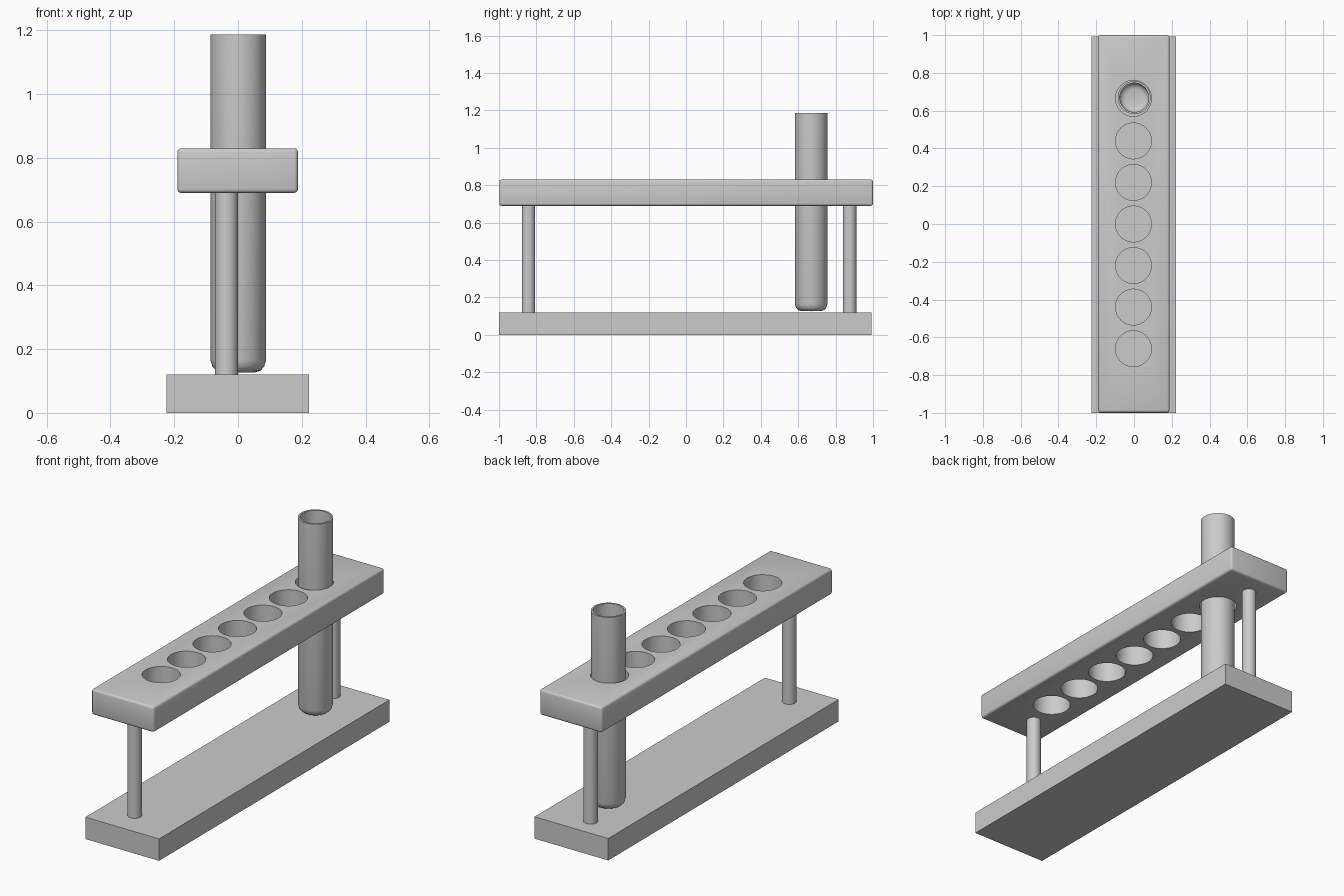
import bpy, math

if "Cube" in bpy.data.objects:
    bpy.data.objects.remove(bpy.data.objects["Cube"])

HOLE_Y = [-0.66, -0.44, -0.22, 0.0, 0.22, 0.44, 0.665]


def finish(ob, name):
    ob.name = name
    bpy.ops.object.shade_smooth_by_angle(angle=math.radians(35))
    return ob


def box(name, x0, x1, y0, y1, z0, z1, bevel=0.0):
    bpy.ops.mesh.primitive_cube_add(
        size=1, location=((x0 + x1) / 2, (y0 + y1) / 2, (z0 + z1) / 2))
    ob = bpy.context.object
    ob.scale = (x1 - x0, y1 - y0, z1 - z0)
    bpy.ops.object.transform_apply(location=False, rotation=False, scale=True)
    if bevel:
        m = ob.modifiers.new("soft_edges", 'BEVEL')
        m.width, m.segments = bevel, 3
        bpy.ops.object.modifier_apply(modifier=m.name)
    ob.name = name
    return ob


def cylinder(name, x, y, z0, z1, r, sides=48):
    bpy.ops.mesh.primitive_cylinder_add(
        vertices=sides, radius=r, depth=z1 - z0, location=(x, y, (z0 + z1) / 2))
    return finish(bpy.context.object, name)


def lathe(name, profile, x, y, sides=48):
    # profile runs from axis to axis; only its end points have r = 0
    verts, faces, rings = [], [], []
    for r, z in profile:
        n = sides if r > 0 else 1
        rings.append(range(len(verts), len(verts) + n))
        verts += [(r * math.cos(2 * math.pi * i / sides),
                   r * math.sin(2 * math.pi * i / sides), z) for i in range(n)]
    for a, b in zip(rings, rings[1:]):
        for i in range(sides):
            j = (i + 1) % sides
            quad = [a[i % len(a)], a[j % len(a)], b[j % len(b)], b[i % len(b)]]
            faces.append(list(dict.fromkeys(quad)))
    # upward outside pass: counter-clockwise order faces outward
    me = bpy.data.meshes.new(name)
    me.from_pydata(verts, [], faces)
    me.update()
    ob = bpy.data.objects.new(name, me)
    ob.location = (x, y, 0)
    bpy.context.collection.objects.link(ob)
    bpy.ops.object.select_all(action='DESELECT')
    ob.select_set(True)
    bpy.context.view_layer.objects.active = ob
    return finish(ob, name)


# Base board
box("base", -0.224, 0.222, -1.0, 0.993, 0.0, 0.12)

# Upper rail with seven through holes
rail = box("top_rail", -0.19, 0.188, -0.998, 1.0, 0.69, 0.83, bevel=0.012)
for i, y in enumerate(HOLE_Y):
    cutter = cylinder("hole_cutter", -0.003, y, 0.6, 0.9, 0.095)
    bpy.context.view_layer.objects.active = rail
    m = rail.modifiers.new("hole", 'BOOLEAN')
    m.operation, m.solver, m.object = 'DIFFERENCE', 'EXACT', cutter
    bpy.ops.object.modifier_apply(modifier=m.name)
    bpy.data.objects.remove(cutter, do_unlink=True)
bpy.ops.object.select_all(action='DESELECT')
rail.select_set(True)
finish(rail, "top_rail")

# Support posts
for name, y in (("front_post", -0.842), ("back_post", 0.875)):
    cylinder(name, -0.036, y, 0.11, 0.70, 0.036)

# Open test tube with a rounded bottom
lathe("test_tube", [
    (0, 0.126), (0.052, 0.127), (0.069, 0.132), (0.081, 0.145), (0.087, 0.165),
    (0.087, 1.187), (0.077, 1.187), (0.077, 0.17), (0.072, 0.152),
    (0.06, 0.142), (0.045, 0.138), (0, 0.137)], 0.001, 0.669)
